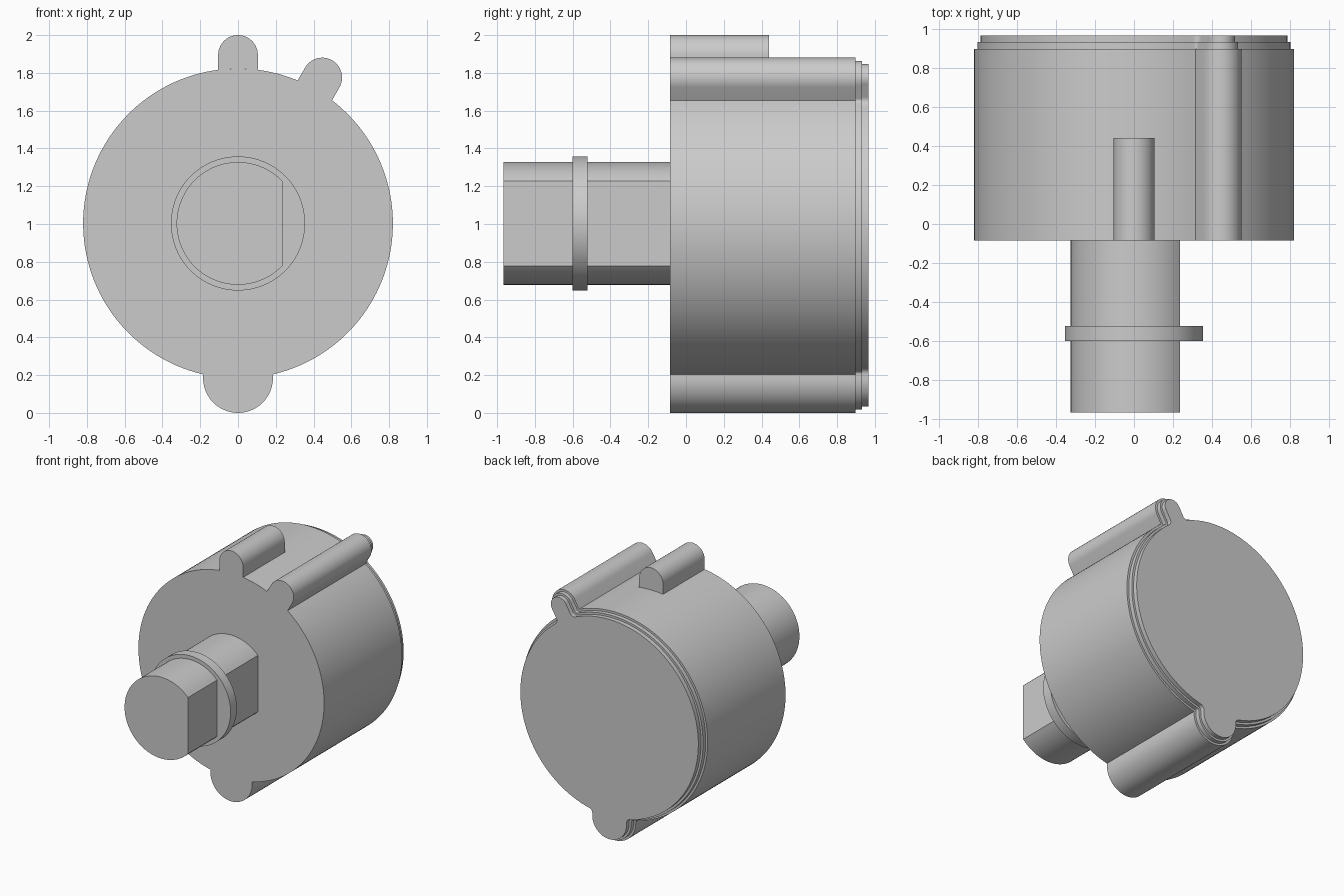
import bpy, bmesh
from math import sin, cos, asin, acos, pi, radians

cube = bpy.data.objects.get("Cube")
if cube:
    bpy.data.objects.remove(cube, do_unlink=True)

AXIS_Z = 1.003
BODY_R = 0.82
FRONT, BACK = -0.085, 0.967

grey = bpy.data.materials.new("plain grey")
grey.use_nodes = True
grey.diffuse_color = (0.6, 0.6, 0.6, 1)
grey.node_tree.nodes["Principled BSDF"].inputs["Base Color"].default_value = (0.6, 0.6, 0.6, 1)


def arc(cx, cz, r, a, b, n):
    """Points on an arc from angle a to b, both ends included."""
    return [(cx + r * cos(a + (b - a) * i / n), cz + r * sin(a + (b - a) * i / n))
            for i in range(n + 1)]


def loft(name, sections):
    """Join matching (y, outline) sections along y and cap both ends."""
    bm = bmesh.new()
    rings = [[bm.verts.new((x, y, z + AXIS_Z)) for x, z in pts] for y, pts in sections]
    for lower, upper in zip(rings, rings[1:]):
        n = len(lower)
        for i in range(n):
            j = (i + 1) % n
            bm.faces.new((lower[i], lower[j], upper[j], upper[i]))
    bm.faces.new(rings[0])
    bm.faces.new(rings[-1])
    bmesh.ops.remove_doubles(bm, verts=bm.verts, dist=1e-5)
    bmesh.ops.recalc_face_normals(bm, faces=bm.faces)
    mesh = bpy.data.meshes.new(name)
    bm.to_mesh(mesh)
    bm.free()
    mesh.materials.append(grey)
    ob = bpy.data.objects.new(name, mesh)
    bpy.context.collection.objects.link(ob)
    bpy.ops.object.select_all(action='DESELECT')
    ob.select_set(True)
    bpy.context.view_layer.objects.active = ob
    bpy.ops.object.shade_smooth_by_angle(angle=radians(30))
    return ob


def body_outline(d):
    """Round body with its full-length lugs, inset by d."""
    lugs = [(radians(60), 0.892, 0.105), (radians(270), 0.818, 0.185)]
    pts = []
    for i, (a, dist, r) in enumerate(lugs):
        h = asin(r / BODY_R)
        # Inner corner, lug tip, inner corner
        for s in (-1, 1):
            t = a + s * h
            kx, kz = BODY_R * cos(t), BODY_R * sin(t)
            corner = arc(kx, kz, -d, t, a + s * pi / 2, 6)
            if s < 0:
                pts += corner
                pts += arc(dist * cos(a), dist * sin(a), r - d, a - pi / 2, a + pi / 2, 28)
            else:
                pts += corner[::-1]
        # Round wall up to the next lug
        b, _, r2 = lugs[(i + 1) % len(lugs)]
        if b <= a:
            b += 2 * pi
        pts += arc(0, 0, BODY_R - d, a + h, b - asin(r2 / BODY_R), 72)[1:-1]
    return pts


# Main housing with a two-step rim at the back
steps = [(FRONT, 0), (0.898, 0), (0.898, 0.017), (0.932, 0.017), (0.932, 0.034), (BACK, 0.034)]
loft("housing", [(y, body_outline(d)) for y, d in steps])

# Short key on top, seated on the round wall
key_r = 0.105
half = asin(key_r / BODY_R)
key = arc(0, 0.892, key_r, 0, pi, 28) + arc(0, 0, BODY_R, pi / 2 + half, pi / 2 - half, 10)
loft("top_key", [(FRONT, key), (0.44, key)])

# Shaft with one flat side
shaft_r = 0.325
cut = acos(0.235 / shaft_r)
shaft = arc(0, 0, shaft_r, cut, 2 * pi - cut, 72)
loft("shaft", [(-BACK, shaft), (FRONT, shaft)])

# Collar around the shaft
collar = arc(0, 0, 0.355, 0, 2 * pi, 96)[:-1]
loft("shaft_collar", [(-0.6, collar), (-0.522, collar)])
